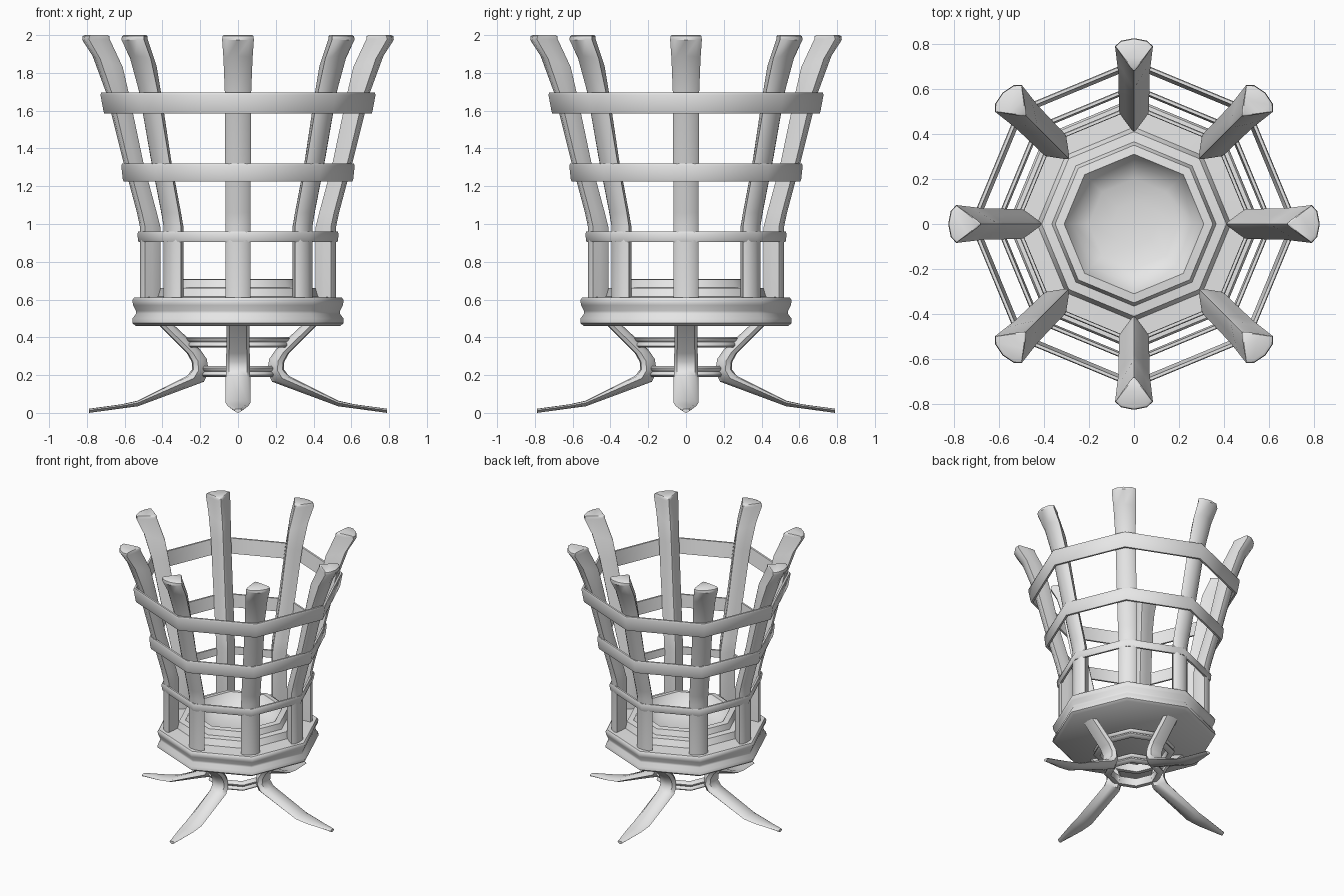
import bpy, bmesh, math
from math import sin, cos, radians

if "Cube" in bpy.data.objects:
    bpy.data.objects.remove(bpy.data.objects["Cube"])

SIDES = 8

iron = bpy.data.materials.new("light_grey_iron")
iron.use_nodes = True
iron.diffuse_color = (0.8, 0.8, 0.8, 1)
iron.node_tree.nodes["Principled BSDF"].inputs["Base Color"].default_value = (0.8, 0.8, 0.8, 1)


def finish(bm, name, angle):
    bmesh.ops.remove_doubles(bm, verts=bm.verts, dist=0.0001)
    bmesh.ops.recalc_face_normals(bm, faces=bm.faces)
    mesh = bpy.data.meshes.new(name)
    bm.to_mesh(mesh)
    bm.free()
    mesh.materials.append(iron)
    obj = bpy.data.objects.new(name, mesh)
    bpy.context.collection.objects.link(obj)
    bpy.ops.object.select_all(action='DESELECT')
    obj.select_set(True)
    bpy.context.view_layer.objects.active = obj
    bpy.ops.object.shade_smooth_by_angle(angle=radians(angle))
    return obj


def turned(name, profile, closed=True, angle=50):
    """Octagonal turning of an (r, z) profile, corners on the axes."""
    bm = bmesh.new()
    cols = []
    for k in range(SIDES):
        a = math.tau * k / SIDES
        cols.append([bm.verts.new((r * cos(a), r * sin(a), z)) for r, z in profile])
    n = len(profile)
    for k in range(SIDES):
        c, d = cols[k], cols[(k + 1) % SIDES]
        for i in range(n if closed else n - 1):
            j = (i + 1) % n
            bm.faces.new((c[i], d[i], d[j], c[j]))
    return finish(bm, name, angle)


def loft(name, stations, half_section, turn, angle=40):
    """Bar swept through (outer r, outer z, inner r, inner z, half width)."""
    section = half_section + [(u, -v) for u, v in reversed(half_section) if v]
    bm = bmesh.new()
    rings = []
    for ro, zo, ri, zi, w in stations:
        ring = []
        for u, v in section:
            r, z, t = ro + (ri - ro) * u, zo + (zi - zo) * u, v * w
            ring.append(bm.verts.new((r * cos(turn) - t * sin(turn),
                                      r * sin(turn) + t * cos(turn), z)))
        rings.append(ring)
    n = len(section)
    for a, b in zip(rings, rings[1:]):
        for i in range(n):
            j = (i + 1) % n
            bm.faces.new((a[i], a[j], b[j], b[i]))
    bm.faces.new(rings[0])
    bm.faces.new(rings[-1])
    return finish(bm, name, angle)


# Moulded base with a stepped rim and a shallow dish
turned("base_bowl", [
    (0, .46), (.54, .46), (.56, .475), (.558, .50), (.54, .525), (.54, .54),
    (.555, .57), (.56, .595), (.55, .61), (.43, .615), (.41, .66), (.365, .665),
    (.35, .705), (.31, .71), (.27, .64), (.2, .61), (.1, .595), (0, .59)], closed=False)

# Flat hoops that follow the flare of the posts
for name, r_low, r_high, z_low, z_high in (
        ("lower_hoop", .53, .532, .905, .96),
        ("middle_hoop", .61, .618, 1.225, 1.32),
        ("upper_hoop", .712, .728, 1.585, 1.695)):
    e = .012
    turned(name, [(r_low - .018, z_low), (r_low - .004, z_low), (r_low, z_low + e),
                  (r_high, z_high - e), (r_high - .004, z_high), (r_high - .018, z_high)])

# Grooved collars that tie the legs together
for name, r, z in (("upper_collar", .28, .345), ("lower_collar", .205, .19)):
    turned(name, [(r - .045, z), (r - .012, z), (r, z + .01), (r - .003, z + .02),
                  (r - .015, z + .029), (r - .003, z + .038), (r, z + .048),
                  (r - .012, z + .058), (r - .045, z + .058)])

# Eight wedge-shaped posts flaring outward
post_section = [(0, 0), (.08, .7), (.25, 1), (.6, .58), (.93, .16), (1, 0)]
post_stations = [
    (.52, .56, .41, .56, .065), (.52, .99, .41, .98, .065), (.535, 1.06, .43, 1.06, .066),
    (.615, 1.36, .50, 1.32, .068), (.70, 1.70, .58, 1.70, .07), (.77, 1.89, .61, 1.83, .077),
    (.825, 1.975, .68, 1.98, .084), (.822, 1.994, .68, 1.994, .082), (.81, 2.0, .69, 2.0, .075)]
for k in range(SIDES):
    loft(f"post_{k + 1}", post_stations, post_section, math.tau * k / SIDES)

# Four bent legs ending in splayed, pointed feet
leg_section = [(0, 0), (.08, .75), (.4, 1), (.8, .55), (1, 0)]
leg_stations = [
    (.43, .475, .35, .475, .06), (.27, .315, .20, .335, .062), (.245, .27, .165, .285, .063),
    (.243, .23, .155, .22, .064), (.27, .195, .18, .165, .065), (.53, .065, .53, .035, .065),
    (.62, .045, .62, .023, .055), (.79, .022, .79, 0, .02)]
for k in range(4):
    loft(f"leg_{k + 1}", leg_stations, leg_section, math.tau * k / 4)
